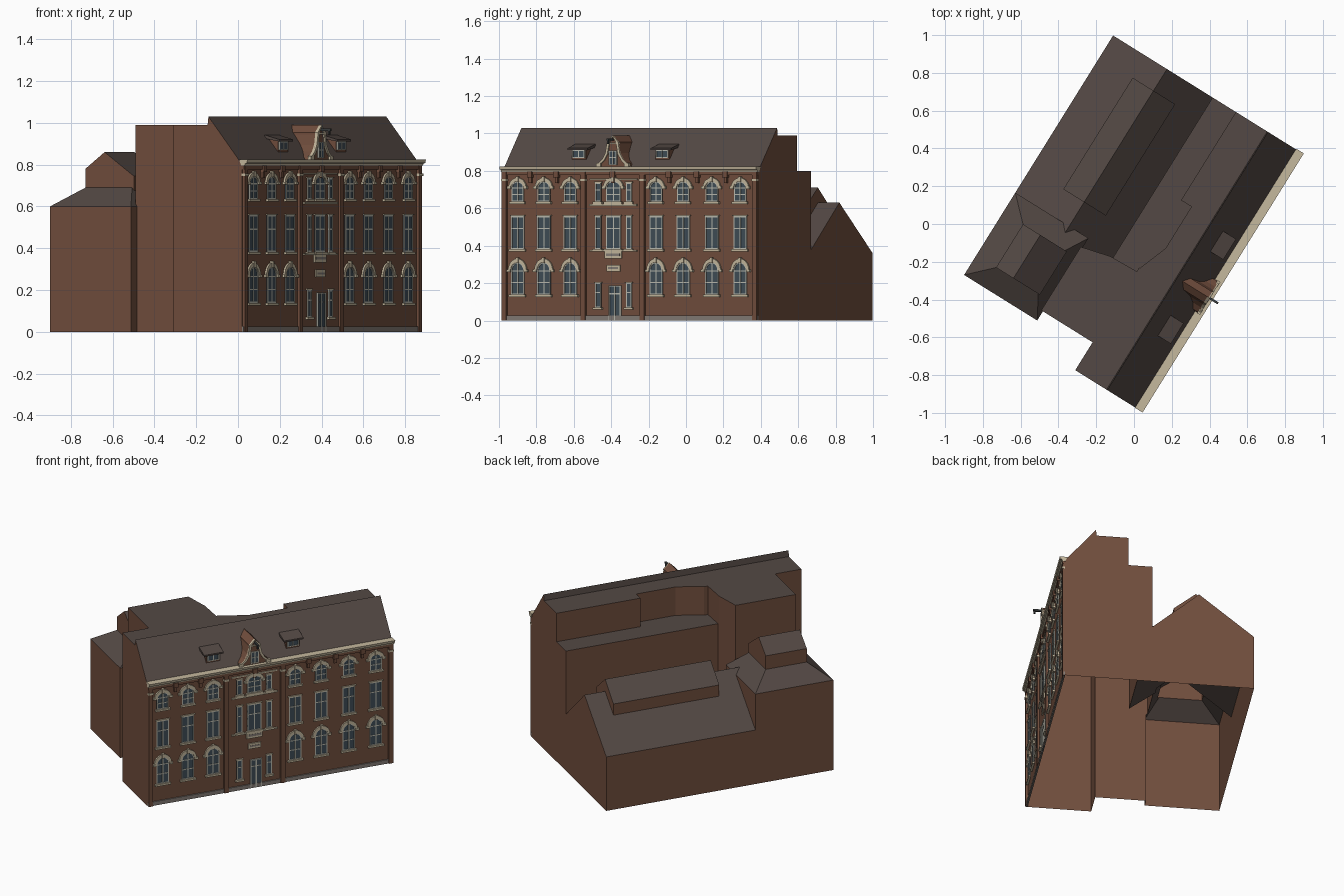
import bpy, bmesh, math
from mathutils import Matrix, Vector

cube = bpy.data.objects.get("Cube")
if cube:
    bpy.data.objects.remove(cube, do_unlink=True)

# Local frame: s runs along the facade, t goes into the building, z is up
PLACE = Matrix.Translation((0.02, -0.98, 0)) @ Matrix.Rotation(math.radians(58.1), 4, 'Z')
LENGTH = 1.61
MID = 0.70


def material(name, rgb):
    m = bpy.data.materials.new(name)
    m.use_nodes = True
    m.diffuse_color = (*rgb, 1)
    m.node_tree.nodes["Principled BSDF"].inputs["Base Color"].default_value = (*rgb, 1)
    return m


BRICK = material("brown brick", (0.165, 0.076, 0.047))
ROOF = material("roof tile", (0.088, 0.066, 0.058))
CREAM = material("cream stone", (0.56, 0.48, 0.34))
GLASS = material("window glass", (0.050, 0.075, 0.095))
FRAME = material("pale frame", (0.50, 0.50, 0.43))
PLINTH = material("grey plinth", (0.23, 0.20, 0.18))
METAL = material("dark metal", (0.04, 0.045, 0.045))

parts = {}


def prism(bm, axis, poly, lo, hi):
    """Extrude a closed outline along one local axis."""
    def at(p, h):
        return {'s': (h, p[0], p[1]), 't': (p[0], h, p[1]), 'z': (p[0], p[1], h)}[axis]
    a = [bm.verts.new(at(p, lo)) for p in poly]
    b = [bm.verts.new(at(p, hi)) for p in poly]
    n = len(poly)
    faces = [bm.faces.new(a), bm.faces.new(b[::-1])]
    faces += [bm.faces.new((a[i], b[i], b[(i + 1) % n], a[(i + 1) % n])) for i in range(n)]
    bmesh.ops.recalc_face_normals(bm, faces=faces)


def add(name, mat, axis, poly, lo, hi):
    if name not in parts:
        parts[name] = (bmesh.new(), mat)
    prism(parts[name][0], axis, poly, lo, hi)


def rect(a0, a1, b0, b1):
    return [(a0, b0), (a1, b0), (a1, b1), (a0, b1)]


def plate(name, mat, s, w, z0, z1, out):
    """Upright box on the facade, centred on s, standing out by out."""
    add(name, mat, 't', rect(s - w / 2, s + w / 2, z0, z1), -out, 0.002)


def make_object(name, bm):
    me = bpy.data.meshes.new(name)
    bm.to_mesh(me)
    bm.free()
    ob = bpy.data.objects.new(name, me)
    bpy.context.scene.collection.objects.link(ob)
    return ob


def solid(name, axis, poly, lo, hi):
    bm = bmesh.new()
    prism(bm, axis, poly, lo, hi)
    return make_object(name, bm)


# ---- Building volumes, joined into one hollow shell ----
shell = solid("building_shell", 's', [(0, 0), (0, .80), (.19, 1.03), (.195, .99), (.39, .99), (.39, 0)], 0, LENGTH)
recess = solid("recess_cutter", 'z', [(1.06, .325), (1.06, .45), (.64, .45), (.64, .385), (.8, .325)], .8, 1.1)
terrace = solid("terrace", 's', rect(.3, .535, 0, .80), .59, LENGTH)
wing = solid("tall_wing", 'z', [(.174, .3), (.62, .3), (.61, .55), (.57, .71), (.174, .71)], 0, .99)
rear = solid("rear_range", 's', [(.45, 0), (.45, .38), (.535, .38), (.82, .63), (1.156, .36), (1.156, 0)], .56, LENGTH)
raised = solid("raised_roof", 's', [(.685, .4), (.685, .60), (.82, .71), (.95, .60), (.95, .4)], .78, 1.475)
attic = solid("attic", 's', [(.76, .5), (.76, .745), (.925, .86), (1.033, .78), (1.033, .5)], .24, .51)
bm = bmesh.new()
for box, z in (((.117, .63, .70, 1.156), 0), ((.117, .63, .70, 1.156), .60), ((.24, .51, .77, 1.033), .69)):
    for p in rect(*box):
        bm.verts.new((*p, z))
bmesh.ops.convex_hull(bm, input=bm.verts[:])
annex = make_object("annex", bm)

for tool, op in [(recess, 'DIFFERENCE')] + [(v, 'UNION') for v in (terrace, wing, rear, raised, annex, attic)]:
    mod = shell.modifiers.new(tool.name, 'BOOLEAN')
    mod.object, mod.operation, mod.solver = tool, op, 'EXACT'
bpy.context.view_layer.update()
merged = bpy.data.meshes.new_from_object(shell.evaluated_get(bpy.context.evaluated_depsgraph_get()))
shell.modifiers.clear()
shell.data = merged
for tool in (recess, terrace, wing, rear, raised, annex, attic):
    bpy.data.objects.remove(tool, do_unlink=True)

# Upward faces are roof, the rest brick; the underside is open
merged.materials.clear()
for m in (BRICK, ROOF):
    merged.materials.append(m)
bm = bmesh.new()
bm.from_mesh(merged)
for f in bm.faces:
    f.material_index = 1 if f.normal.z > 0.1 else 0
bmesh.ops.delete(bm, geom=[f for f in bm.faces if f.normal.z < -0.9 and f.calc_center_median().z < .01], context='FACES')
bm.to_mesh(merged)
bm.free()
shell.matrix_world = PLACE


# ---- Windows ----
def arc(s, z, rx, rz, n=10):
    return [(s + rx * math.cos(math.pi * i / n), z + rz * math.sin(math.pi * i / n)) for i in range(n + 1)]


def band(name, mat, outer, inner, out):
    for i in range(len(outer) - 1):
        add(name, mat, 't', [outer[i], outer[i + 1], inner[i + 1], inner[i]], -out, .002)


def window(s, z0, z1, w, rise=0, bars=(.62,), mullion=True):
    h = w / 2
    top = arc(s, z1, h, rise) if rise else [(s + h, z1), (s - h, z1)]
    add("window_glass", GLASS, 't', [(s - h, z0), (s + h, z0)] + top, -.003, .002)
    for side in (-1, 1):
        plate("window_frames", FRAME, s + side * (h - .003), .006, z0, z1, .006)
    for z in [z0 + .003, z1 - .003] + [z0 + k * (z1 - z0) for k in bars]:
        plate("window_frames", FRAME, s, w, z - .003, z + .003, .0055)
    if mullion:
        plate("window_frames", FRAME, s, .007, z0, z1 + rise * .9, .005)
    plate("stone_sills", CREAM, s, w + .02, z0 - .012, z0, .014)
    if rise:
        band("window_frames", FRAME, top, arc(s, z1, h - .006, rise - .006), .006)
        band("stone_arches", CREAM, arc(s, z1, h + .017, rise + .019), arc(s, z1, h, rise), .010)
        plate("stone_arches", CREAM, s, .016, z1 + rise - .004, z1 + rise + .026, .015)
        for side in (-1, 1):
            plate("stone_arches", CREAM, s + side * (h + .013), .022, z1 - .008, z1 + .006, .013)
    else:
        plate("stone_sills", CREAM, s, w + .012, z1, z1 + .007, .009)


left_bays = [.097, .262, .428]
right_bays = [.968, 1.139, 1.320, 1.498]
for s in left_bays + right_bays:
    window(s, .138, .268, .082, .044, (.5,))
    window(s, .382, .558, .082)
    window(s, .635, .712, .076, .032, (.5,))

# Middle bay: triple windows, slim side lights and entrance
window(MID, .382, .558, .092)
window(MID, .635, .712, .092, .034, (.5,))
for s in (MID - .097, MID + .097):
    window(s, .382, .558, .036, mullion=False)
    window(s, .635, .735, .036, mullion=False)
    window(s, .07, .20, .036, mullion=False)
plate("bay_bands", CREAM, MID, .30, .368, .376, .012)
plate("bay_bands", CREAM, MID, .30, .612, .622, .012)
plate("bay_bands", CREAM, MID, .30, .752, .760, .007)

plate("entrance_door", GLASS, MID + .01, .075, 0, .185, .004)
for k in (-1, 0, 1):
    plate("door_frame", FRAME, MID + .01 + k * .035, .007, 0, .185, .008)
for z in (.14, .182):
    plate("door_frame", FRAME, MID + .01, .077, z, z + .006, .008)

# Blank stone tablets over the entrance
for z0, z1, w in ((.332, .372, .105), (.262, .298, .085)):
    plate("stone_tablets", CREAM, MID, w, z0, z1, .008)
    plate("tablet_panels", PLINTH, MID, w - .02, z0 + .013, z1 - .013, .0095)

# ---- Pilasters, corbels, plinth and cornice ----
pilasters = [.016, .513, .884, LENGTH - .016]
for s in pilasters:
    plate("brick_pilasters", BRICK, s, .028, 0, .795, .014)
    plate("pilaster_caps", CREAM, s, .034, .745, .757, .018)
for row in (left_bays, right_bays, [MID - .06, MID + .06]):
    for a, b in zip(row, row[1:]):
        plate("brick_corbels", BRICK, (a + b) / 2, .03, .765, .797, .020)
        plate("brick_corbels", BRICK, (a + b) / 2, .018, .735, .765, .012)
plate("plinth", PLINTH, LENGTH / 2, LENGTH, 0, .026, .008)
plate("brick_frieze", BRICK, LENGTH / 2, LENGTH, .777, .797, .011)
add("cornice", CREAM, 's', [(.004, .795), (-.014, .795), (-.018, .805), (-.028, .808), (-.031, .824), (.016, .824)], -.002, 1.614)

# ---- Bell-shaped central gable ----
half = [(.100, .822), (.094, .838), (.066, .862), (.046, .895), (.036, .945), (.036, .955), (0, .99)]
right = [(MID + x, z) for x, z in half]
left = [(MID - x, z) for x, z in half[-2::-1]]
add("central_gable", BRICK, 't', right + left, -.006, .165)
for sign in (-1, 1):
    outer = [(MID + sign * x, z) for x, z in half]
    inner = [(MID + sign * max(x - .013, 0), z - .006) for x, z in half]
    band("gable_trim", CREAM, outer, inner, .014)
    plate("gable_trim", CREAM, MID + sign * .088, .03, .824, .842, .016)
plate("gable_trim", CREAM, MID, .075, .945, .953, .015)
add("gable_window", GLASS, 't', rect(MID - .024, MID + .024, .832, .905), -.010, 0)
for k in (-1, 0, 1):
    plate("gable_window_frame", FRAME, MID + k * .023, .006, .832, .908, .013)
for z in (.832, .868, .904):
    plate("gable_window_frame", FRAME, MID, .05, z, z + .005, .0135)
plate("hoist_beam", METAL, MID, .012, .962, .974, .065)
add("hoist_beam", METAL, 't', rect(MID - .005, MID + .005, .945, .963), -.060, -.050)

# ---- Shed dormers ----
for s in (.45, .975):
    add("dormer_bodies", BRICK, 's', [(.05, .855), (.05, .915), (.1, .93), (.1, .9)], s - .045, s + .045)
    add("dormer_roofs", ROOF, 's', [(.034, .911), (.034, .921), (.115, .943), (.112, .925)], s - .064, s + .064)
    add("dormer_glass", GLASS, 't', rect(s - .036, s + .036, .873, .908), .046, .052)
    for k in (-1, 0, 1):
        add("dormer_frames", FRAME, 't', rect(s + k * .036 - .003, s + k * .036 + .003, .872, .91), .043, .052)
    for z in (.870, .906):
        add("dormer_frames", FRAME, 't', rect(s - .039, s + .039, z, z + .005), .0435, .052)

for name, (bm, mat) in parts.items():
    ob = make_object(name, bm)
    ob.data.materials.append(mat)
    ob.matrix_world = PLACE
